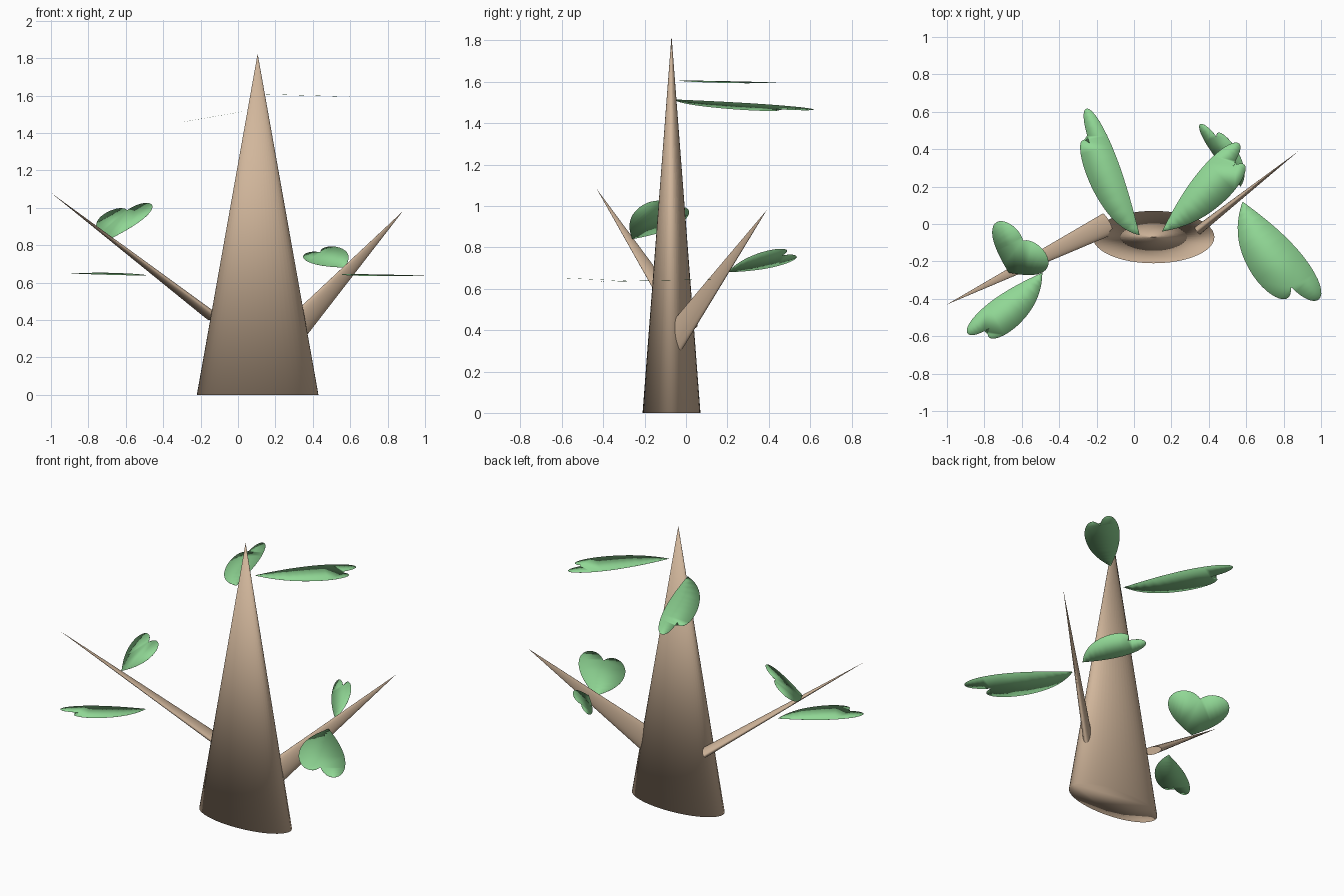
import bpy, bmesh, math
from mathutils import Vector
from mathutils.geometry import interpolate_bezier

if "Cube" in bpy.data.objects:
    bpy.data.objects.remove(bpy.data.objects["Cube"])


def material(name, rgb):
    m = bpy.data.materials.new(name)
    m.diffuse_color = (*rgb, 1)
    m.use_nodes = True
    m.node_tree.nodes["Principled BSDF"].inputs["Base Color"].default_value = m.diffuse_color
    return m


BARK = material("bark", (0.64, 0.47, 0.33))
GREEN = material("leaf_green", (0.28, 0.68, 0.30))


def finish(name, bm, mat, angle):
    bmesh.ops.recalc_face_normals(bm, faces=bm.faces)
    me = bpy.data.meshes.new(name)
    bm.to_mesh(me)
    bm.free()
    me.materials.append(mat)
    ob = bpy.data.objects.new(name, me)
    bpy.context.collection.objects.link(ob)
    bpy.ops.object.select_all(action='DESELECT')
    bpy.context.view_layer.objects.active = ob
    ob.select_set(True)
    bpy.ops.object.shade_smooth_by_angle(angle=math.radians(angle))


def spike(name, base, tip, wide, r_wide, r_thin, angle, segs=48):
    """Elliptical cone; 'wide' hints the direction of the larger radius."""
    base, tip = Vector(base), Vector(tip)
    axis = (tip - base).normalized()
    w = Vector(wide)
    w = (w - axis * w.dot(axis)).normalized()
    t = axis.cross(w)
    bm = bmesh.new()
    ring, tips = [], []
    for i in range(segs):
        a = 2 * math.pi * i / segs
        d = w * r_wide * math.cos(a) + t * r_thin * math.sin(a)
        ring.append(bm.verts.new(base + d))
        tips.append(bm.verts.new(tip + d * 0.002))
    bm.faces.new(ring)
    for i in range(segs):
        j = (i + 1) % segs
        bm.faces.new((ring[i], ring[j], tips[j], tips[i]))
    bm.faces.new(tips[::-1])
    finish(name, bm, BARK, angle)


# Heart outline: stem point at the origin, width 1, length 1
half = interpolate_bezier((0, 0, 0), (.2, .15, 0), (.5, .4, 0), (.5, .7, 0), 12)
half += interpolate_bezier((.5, .7, 0), (.5, 1.0, 0), (.16, 1.1, 0), (0, .86, 0), 14)[1:]
HEART = [(p.x, p.y) for p in half] + [(-p.x, p.y) for p in half[-2:0:-1]]


def leaf(name, base, length, width, thick=0.0006):
    """Thin skewed heart spanned by its length and width vectors."""
    base, v, u = Vector(base), Vector(length), Vector(width)
    n = u.cross(v).normalized() * thick / 2
    bm = bmesh.new()
    top = [bm.verts.new(base + u * a + v * b + n) for a, b in HEART]
    low = [bm.verts.new(base + u * a + v * b - n) for a, b in HEART]
    bm.faces.new(top)
    bm.faces.new(low[::-1])
    k = len(HEART)
    for i in range(k):
        j = (i + 1) % k
        bm.faces.new((top[i], low[i], low[j], top[j]))
    bmesh.ops.triangulate(bm, faces=[f for f in bm.faces if len(f.verts) > 4])
    finish(name, bm, GREEN, 180)


# Trunk (soft shading right round its foot) and the two side branches
spike("trunk", (.105, -.07, 0), (.105, -.07, 1.82), (1, 0, 0), .325, .14, 180)
spike("left_branch", (-.14, 0, .42), (-1.0, -.43, 1.08), (-.43, .86, 0), .062, .024, 50)
spike("right_branch", (.30, -.067, .341), (.88, .39, .98), (0, 0, 1), .077, .026, 50)

# Leaves near the trunk tip
leaf("top_left_leaf", (.03, -.06, 1.515), (-.31, .57, -.054), (.04, .36, .007))
leaf("top_right_leaf", (.15, -.04, 1.607), (.435, .405, -.013), (-.06, .24, .002))

# Leaves on the left branch
leaf("left_upper_leaf", (-.67, -.26, .84), (.09, .20, .17), (.29, -.22, .06))
leaf("left_lower_leaf", (-.49, -.26, .637), (-.33, -.345, .0155), (.24, -.04, .002))

# Leaves on the right branch
leaf("right_upper_leaf", (.57, .20, .68), (-.15, .31, .095), (.20, -.10, .06))
leaf("right_lower_leaf", (.58, .12, .646), (.30, -.53, -.012), (.35, -.02, 0))
